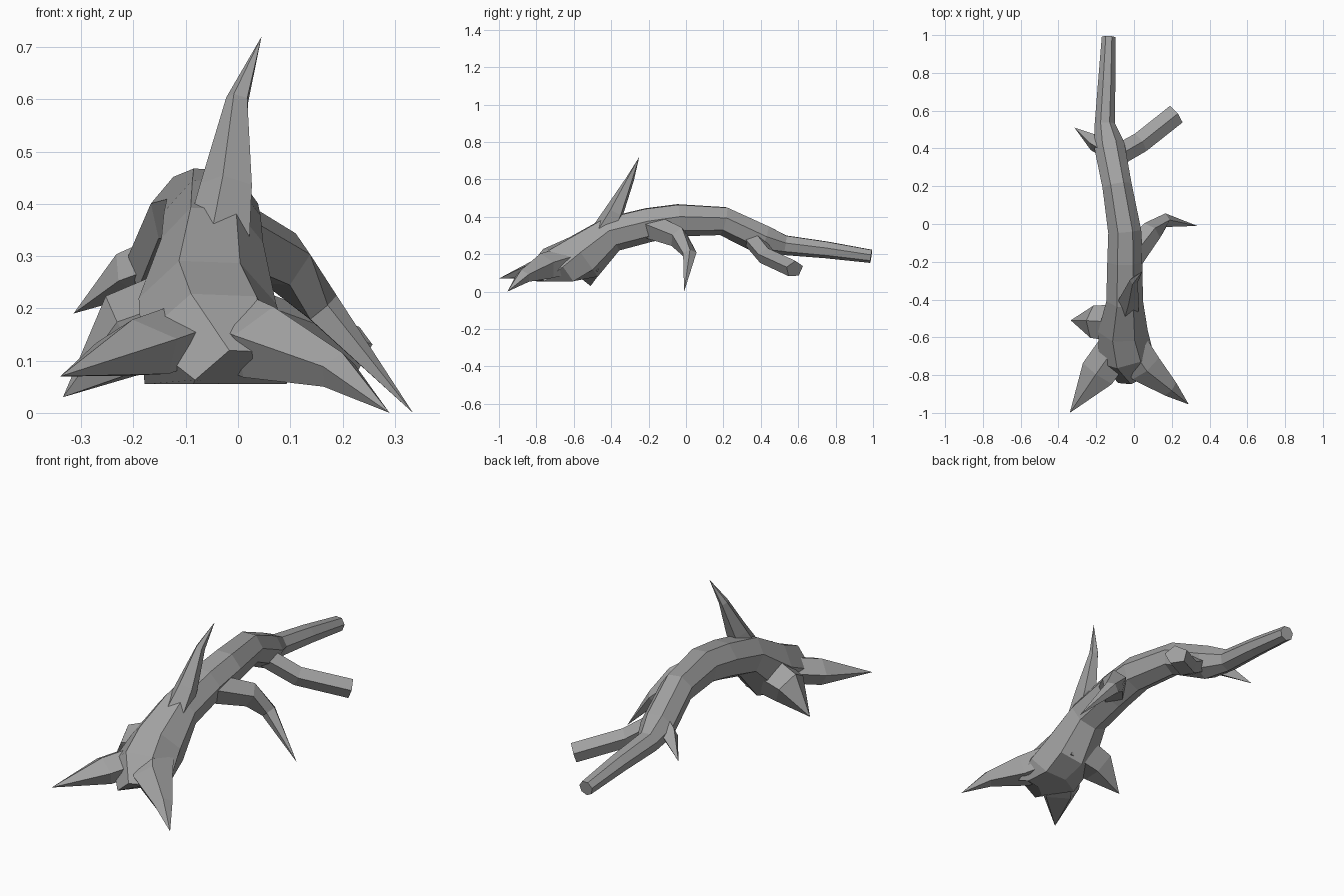
import bpy, bmesh, math
from mathutils import Vector

if "Cube" in bpy.data.objects:
    bpy.data.objects.remove(bpy.data.objects["Cube"])

bark = bpy.data.materials.new("grey_bark")
bark.use_nodes = True
grey = (0.36, 0.36, 0.36, 1)
bark.diffuse_color = grey
bark.node_tree.nodes["Principled BSDF"].inputs["Base Color"].default_value = grey


def ring(bm, centre, along, radius, sides, flatness, floor):
    """Add a polygon of vertices square to the path, kept above the floor height."""
    side = along.cross(Vector((0, 0, 1))).normalized()
    up = side.cross(along) * flatness
    verts = []
    for k in range(sides):
        angle = math.tau * (k + 0.2) / sides
        place = centre + radius * (side * math.cos(angle) + up * math.sin(angle))
        place.z = max(place.z, floor)
        verts.append(bm.verts.new(place))
    return verts


def limb(name, rings, tip=None, sides=5, flatness=1, floor=0):
    """Loft rings (x, y, z, radius) along a path, ending in a flat break or in a pointed tip."""
    bm = bmesh.new()
    path = [Vector(entry[:-1]) for entry in rings]
    if tip:
        path.append(Vector(tip))
    last = len(path) - 1
    loops = []
    for i, entry in enumerate(rings):
        along = (path[min(i + 1, last)] - path[max(i - 1, 0)]).normalized()
        loops.append(ring(bm, path[i], along, entry[-1], sides, flatness, floor))

    # Side walls between neighbouring rings
    for near, far in zip(loops, loops[1:]):
        for k in range(sides):
            bm.faces.new((near[k - 1], near[k], far[k], far[k - 1]))

    # Closed ends
    bm.faces.new(loops[0])
    if tip:
        point = bm.verts.new(tip)
        for k in range(sides):
            bm.faces.new((loops[-1][k - 1], loops[-1][k], point))
    else:
        bm.faces.new(loops[-1])
    bmesh.ops.recalc_face_normals(bm, faces=bm.faces)

    mesh = bpy.data.meshes.new(name)
    bm.to_mesh(mesh)
    bm.free()
    mesh.materials.append(bark)
    bpy.context.collection.objects.link(bpy.data.objects.new(name, mesh))


# Arched trunk, from the flared flat base to the broken far end
limb("trunk", [
    (0, -0.79, 0.04, 0.1),
    (-0.05, -0.68, 0.11, 0.15),
    (-0.06, -0.55, 0.19, 0.135),
    (-0.05, -0.4, 0.31, 0.1),
    (-0.05, -0.2, 0.36, 0.095),
    (-0.05, -0.04, 0.385, 0.09),
    (-0.09, 0.2, 0.38, 0.08),
    (-0.13, 0.41, 0.28, 0.083),
    (-0.155, 0.53, 0.25, 0.055),
    (-0.145, 0.75, 0.225, 0.047),
    (-0.135, 0.99, 0.19, 0.037),
], sides=7, floor=0.055)

# Pointed roots around the base
limb("front_right_root", [
    (-0.02, -0.55, 0.18, 0.1),
    (-0.19, -0.79, 0.12, 0.1),
], tip=(-0.34, -1, 0.07), flatness=0.6, floor=0.05)
limb("front_left_root", [
    (-0.08, -0.55, 0.19, 0.1),
    (0.06, -0.76, 0.13, 0.095),
    (0.19, -0.87, 0.08, 0.048),
], tip=(0.29, -0.955, 0), flatness=0.8)
limb("side_root", [
    (-0.03, -0.53, 0.2, 0.11),
    (-0.21, -0.52, 0.145, 0.09),
], tip=(-0.335, -0.51, 0.03))
limb("upright_root", [
    (-0.04, -0.45, 0.3, 0.07),
    (-0.02, -0.38, 0.43, 0.053),
    (0, -0.3, 0.6, 0.023),
], tip=(0.045, -0.25, 0.72))

# Branches
limb("drooping_branch", [
    (-0.05, -0.22, 0.36, 0.075),
    (0.09, -0.04, 0.29, 0.06),
    (0.16, 0.02, 0.2, 0.038),
], tip=(0.335, -0.01, 0))
limb("broken_branch", [
    (-0.13, 0.34, 0.3, 0.06),
    (0.03, 0.43, 0.19, 0.058),
    (0.22, 0.58, 0.12, 0.058),
], flatness=0.8)
limb("twig", [
    (-0.12, 0.38, 0.3, 0.05),
    (-0.21, 0.43, 0.265, 0.045),
], tip=(-0.315, 0.51, 0.19), sides=4)
